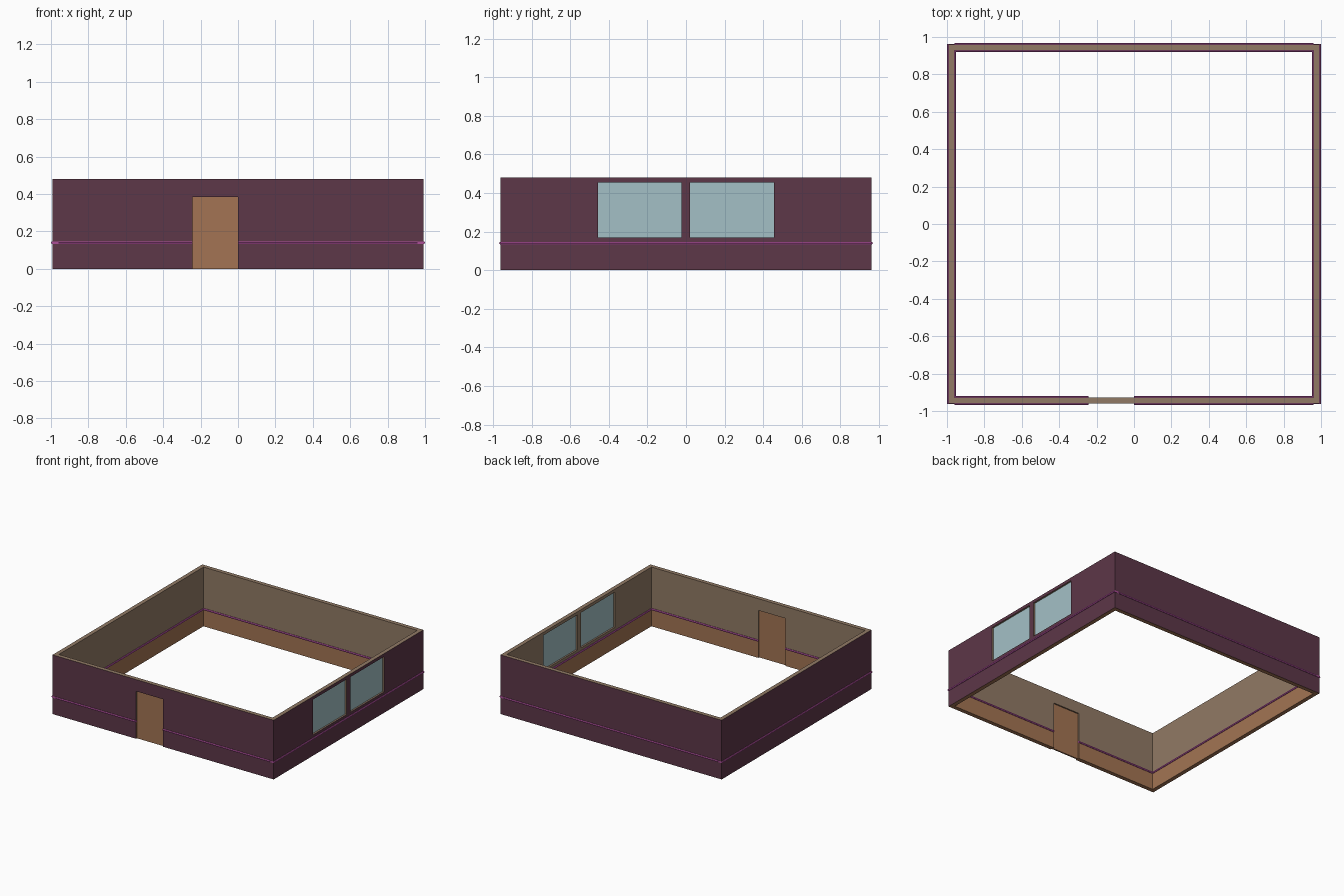
import bpy, bmesh, math
from mathutils import Matrix

if "Cube" in bpy.data.objects:
    bpy.data.objects.remove(bpy.data.objects["Cube"])

HEIGHT = 0.48
RAIL_Z = 0.14
THICK = 0.033


def srgb(r, g, b):
    def lin(c):
        c /= 255
        return c / 12.92 if c <= 0.04045 else ((c + 0.055) / 1.055) ** 2.4
    return (lin(r), lin(g), lin(b), 1)


def material(name, rgb):
    m = bpy.data.materials.new(name)
    m.diffuse_color = srgb(*rgb)
    m.use_nodes = True
    m.node_tree.nodes["Principled BSDF"].inputs["Base Color"].default_value = m.diffuse_color
    return m


plum = material("plum siding", (93, 55, 72))
taupe = material("taupe plaster", (145, 122, 101))
brown = material("brown wood", (163, 116, 83))
purple = material("purple rail", (172, 78, 152))
glass = material("pale blue glass", (164, 192, 198))


def finish(name, bm, mats, matrix):
    bmesh.ops.recalc_face_normals(bm, faces=bm.faces)
    me = bpy.data.meshes.new(name)
    bm.to_mesh(me)
    bm.free()
    for m in mats:
        me.materials.append(m)
    me.transform(matrix)
    ob = bpy.data.objects.new(name, me)
    bpy.context.collection.objects.link(ob)
    return ob


def wall(name, half, openings, matrix):
    """Wall panel in local space: outer face at y=0, inner face at y=THICK."""
    us = sorted({-half, half, *[v for o in openings for v in o[:2]]})
    zs = sorted({0, RAIL_Z, HEIGHT, *[v for o in openings for v in o[2:]]})
    bm = bmesh.new()
    grid = {(u, z): bm.verts.new((u, 0, z)) for u in us for z in zs}
    for u0, u1 in zip(us, us[1:]):
        for z0, z1 in zip(zs, zs[1:]):
            cu, cz = (u0 + u1) / 2, (z0 + z1) / 2
            if not any(a < cu < b and c < cz < d for a, b, c, d in openings):
                bm.faces.new([grid[u0, z0], grid[u1, z0], grid[u1, z1], grid[u0, z1]])
    bmesh.ops.delete(bm, geom=[v for v in bm.verts if not v.link_faces], context='VERTS')
    res = bmesh.ops.extrude_face_region(bm, geom=bm.faces[:], use_keep_orig=True)
    new = [g for g in res["geom"] if isinstance(g, bmesh.types.BMVert)]
    bmesh.ops.translate(bm, verts=new, vec=(0, THICK, 0))
    bmesh.ops.recalc_face_normals(bm, faces=bm.faces)
    # plum outside and on wall ends, brown below the rail, taupe above
    for f in bm.faces:
        c = f.calc_center_median()
        if c.y < 1e-5 or abs(c.x) > half - 1e-5:
            f.material_index = 0
        else:
            f.material_index = 2 if c.z < RAIL_Z else 1
    finish(name, bm, [plum, taupe, brown], matrix)


def prism(name, profile, u0, u1, mat, matrix):
    """Extrude a (y, z) profile along local x."""
    bm = bmesh.new()
    f = bm.faces.new([bm.verts.new((u0, y, z)) for y, z in profile])
    res = bmesh.ops.extrude_face_region(bm, geom=[f], use_keep_orig=True)
    new = [g for g in res["geom"] if isinstance(g, bmesh.types.BMVert)]
    bmesh.ops.translate(bm, verts=new, vec=(u1 - u0, 0, 0))
    finish(name, bm, [mat], matrix)


def plate(name, opening, thick, mat, matrix):
    u0, u1, z0, z1 = opening
    a, b = THICK / 2 - thick / 2, THICK / 2 + thick / 2
    prism(name, [(a, z0), (b, z0), (b, z1), (a, z1)], u0, u1, mat, matrix)


def rail(name, u0, u1, matrix):
    p, h = 0.008, 0.007
    prism(name, [(-p, RAIL_Z), (-p / 2, RAIL_Z + h), (THICK + p / 2, RAIL_Z + h),
                 (THICK + p, RAIL_Z), (THICK + p / 2, RAIL_Z - h), (-p / 2, RAIL_Z - h)],
          u0, u1, purple, matrix)


door = (-0.243, 0.0, 0.0, 0.385)
windows = [(-0.457, -0.023, 0.17, 0.455), (0.022, 0.456, 0.17, 0.455)]

# name, quarter turns, distance of outer face, half length, openings, rail spans
SIDES = [
    ("front", 0, 0.96, 0.959, [door], [(-0.959, door[0]), (door[1], 0.959)]),
    ("right", 1, 0.992, 0.96, windows, [(-0.962, 0.962)]),
    ("back", 2, 0.96, 0.959, [], [(-0.959, 0.959)]),
    ("left", 3, 0.992, 0.96, [], [(-0.962, 0.962)]),
]
for name, turns, dist, half, openings, spans in SIDES:
    mtx = Matrix.Rotation(turns * math.pi / 2, 4, 'Z') @ Matrix.Translation((0, -dist, 0))
    wall(name + "_wall", half, openings, mtx)
    for i, (u0, u1) in enumerate(spans):
        rail(f"{name}_rail_{i + 1}", u0, u1, mtx)
    # door leaf and window panes sit recessed in the wall
    for i, o in enumerate(openings):
        if name == "front":
            plate("door", o, 0.012, brown, mtx)
        else:
            plate(f"window_pane_{i + 1}", o, 0.006, glass, mtx)
